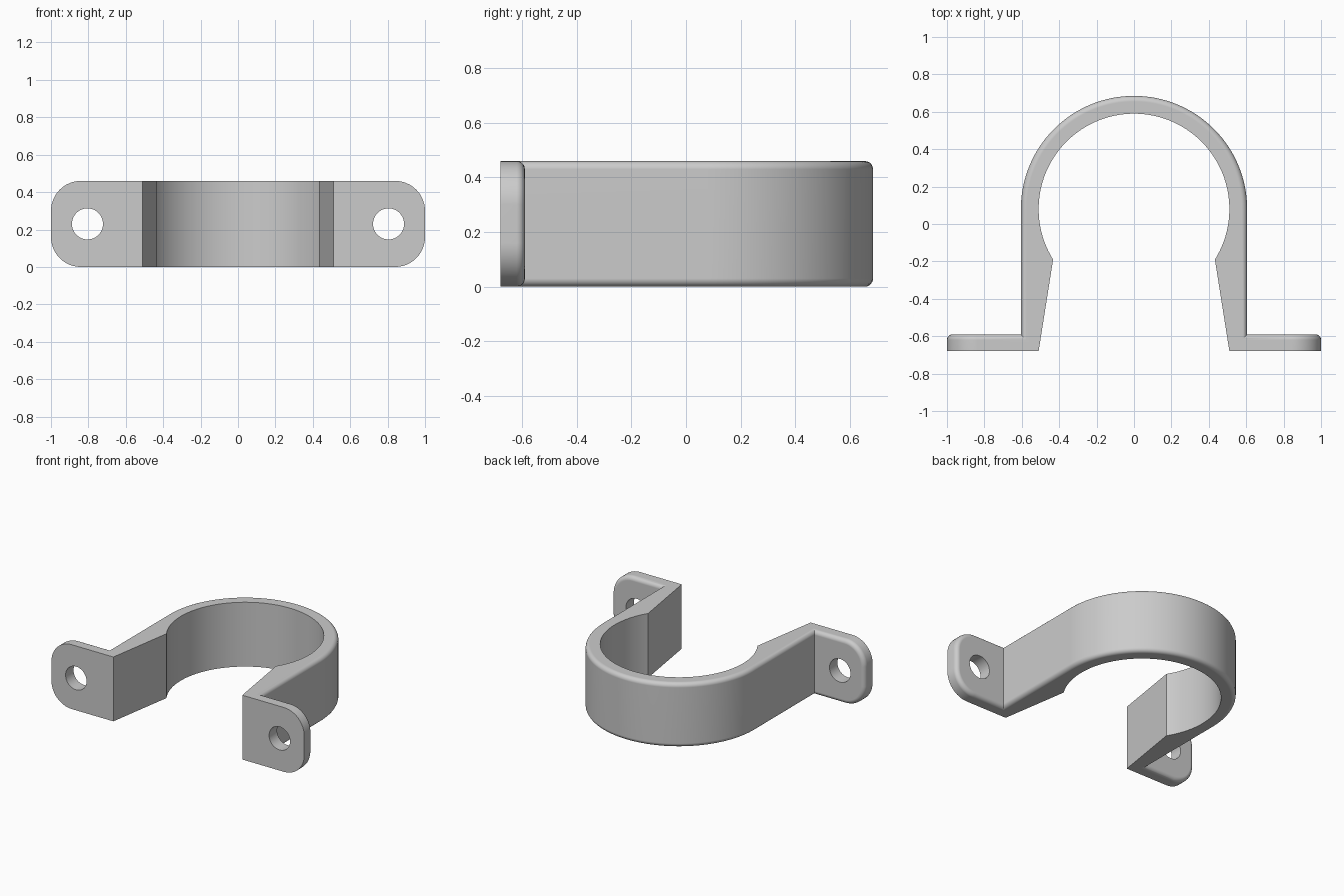
import bpy, bmesh
from math import pi, sin, cos, asin, hypot, radians
from mathutils import Matrix, Vector

cube = bpy.data.objects.get("Cube")
if cube:
    bpy.data.objects.remove(cube)

HEIGHT = 0.46
RING_Y = 0.08                    # centre of the ring
OUTER, INNER = 0.605, 0.51       # ring radii
FRONT, BACK = -0.68, -0.59       # foot faces
FILLET, CORNER = 0.03, 0.16
HOLE_X, HOLE_R = 0.805, 0.083

grey = bpy.data.materials.new("plain grey")
grey.use_nodes = True
colour = (0.6, 0.6, 0.6, 1)
grey.diffuse_color = colour
grey.node_tree.nodes["Principled BSDF"].inputs["Base Color"].default_value = colour


def arc(radius, start, end, steps):
    angles = [start + (end - start) * i / steps for i in range(steps + 1)]
    return [(radius * cos(a), RING_Y + radius * sin(a)) for a in angles]


# Plan outline: right foot, outer arch, left foot, inner grip
pinch = asin((-0.19 - RING_Y) / INNER)
outline = [(INNER, FRONT), (1, FRONT), (1, BACK), (OUTER, BACK)]
outline += arc(OUTER, 0, pi, 64)
outline += [(-OUTER, BACK), (-1, BACK), (-1, FRONT), (-INNER, FRONT)]
outline += arc(INNER, pi - pinch, pinch, 80)

bm = bmesh.new()
base = bm.faces.new([bm.verts.new((x, y, 0)) for x, y in outline])
extruded = bmesh.ops.extrude_face_region(bm, geom=[base])["geom"]
top_verts = [g for g in extruded if isinstance(g, bmesh.types.BMVert)]
bmesh.ops.translate(bm, verts=top_verts, vec=(0, 0, HEIGHT))
bmesh.ops.recalc_face_normals(bm, faces=bm.faces)

# Round the outer corners of the feet
corners = [e for e in bm.edges
           if all(abs(v.co.x) > 0.99 for v in e.verts)
           and abs(e.verts[0].co.y - e.verts[1].co.y) > 0.01]
bmesh.ops.bevel(bm, geom=corners, offset=CORNER, segments=12, profile=0.5,
                affect='EDGES')
bm.normal_update()


# Soften the outer rim of the arch and the back rim of the feet
def on_outer_rim(edge):
    if not edge.is_convex or edge.calc_face_angle(0) < radians(40):
        return False
    return all(v.co.y > BACK - 0.01 and
               (abs(v.co.x) > OUTER - 0.01
                or v.co.y > RING_Y and hypot(v.co.x, v.co.y - RING_Y) > 0.56)
               for v in edge.verts)


bmesh.ops.bevel(bm, geom=[e for e in bm.edges if on_outer_rim(e)],
                offset=FILLET, segments=5, profile=0.5, affect='EDGES')

mesh = bpy.data.meshes.new("pipe_clamp")
bm.to_mesh(mesh)
bm.free()
mesh.materials.append(grey)
clamp = bpy.data.objects.new("pipe_clamp", mesh)
bpy.context.collection.objects.link(clamp)

# Screw holes through both feet
bm = bmesh.new()
for side in (-1, 1):
    place = (Matrix.Translation(Vector((side * HOLE_X, FRONT, HEIGHT / 2)))
             @ Matrix.Rotation(pi / 2, 4, 'X'))
    bmesh.ops.create_cone(bm, cap_ends=True, segments=48, radius1=HOLE_R,
                          radius2=HOLE_R, depth=0.5, matrix=place)
cut_mesh = bpy.data.meshes.new("hole_cutter")
bm.to_mesh(cut_mesh)
bm.free()
cut_mesh.materials.append(grey)
cutter = bpy.data.objects.new("hole_cutter", cut_mesh)
cutter.hide_render = True
bpy.context.collection.objects.link(cutter)

holes = clamp.modifiers.new("screw holes", 'BOOLEAN')
holes.operation = 'DIFFERENCE'
holes.solver = 'EXACT'
holes.object = cutter
bpy.ops.object.select_all(action='DESELECT')
clamp.select_set(True)
bpy.context.view_layer.objects.active = clamp
bpy.ops.object.modifier_apply(modifier=holes.name)
bpy.data.objects.remove(cutter)

# Smooth curves, crisp edges, flat broad faces
bpy.ops.object.shade_smooth_by_angle(angle=radians(30))
weighted = clamp.modifiers.new("weighted normals", 'WEIGHTED_NORMAL')
weighted.keep_sharp = True
